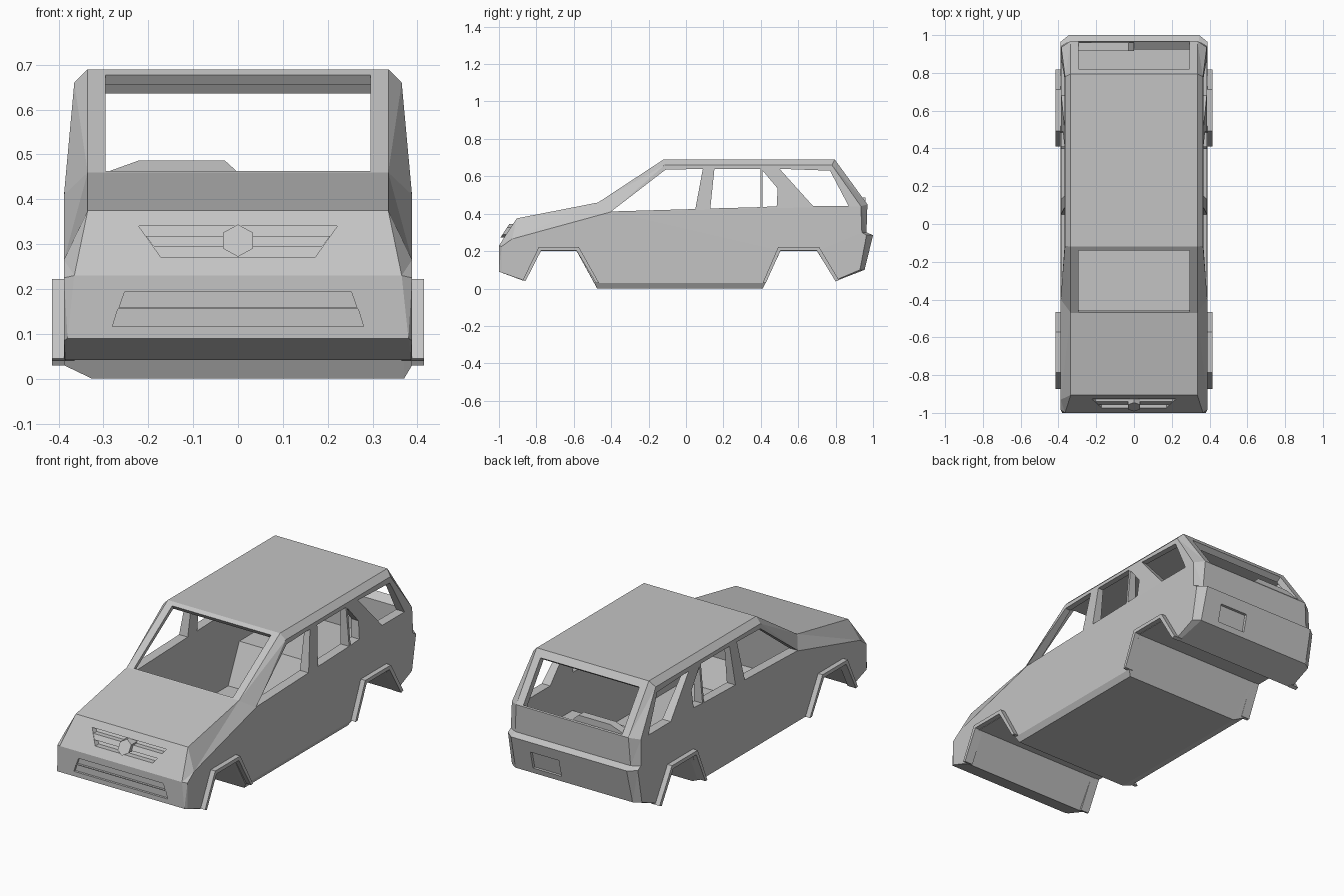
import bpy, bmesh, math
from mathutils import Vector

if "Cube" in bpy.data.objects:
    bpy.data.objects.remove(bpy.data.objects["Cube"])

grey = bpy.data.materials.new("body_grey")
grey.use_nodes = True
COLOUR = (0.55, 0.55, 0.55, 1)
grey.diffuse_color = COLOUR
grey.node_tree.nodes["Principled BSDF"].inputs["Base Color"].default_value = COLOUR


def finish(name, bm):
    """Triangulate, point all faces outwards and make the object."""
    bm.normal_update()
    bmesh.ops.triangulate(bm, faces=bm.faces[:])
    bm.normal_update()
    bmesh.ops.recalc_face_normals(bm, faces=bm.faces[:])
    if bm.calc_volume(signed=True) < 0:
        bmesh.ops.reverse_faces(bm, faces=bm.faces[:])
    mesh = bpy.data.meshes.new(name)
    bm.to_mesh(mesh)
    bm.free()
    mesh.materials.append(grey)
    obj = bpy.data.objects.new(name, mesh)
    bpy.context.collection.objects.link(obj)
    return obj


def prism(name, pts, lo, hi, place):
    """Extrude a 2D outline; place(u, v, depth) gives the 3D position."""
    bm = bmesh.new()
    a, b = ([bm.verts.new(place(u, v, d)) for u, v in pts] for d in (lo, hi))
    for i in range(len(pts)):
        j = (i + 1) % len(pts)
        bm.faces.new((a[i], a[j], b[j], b[i]))
    bm.faces.new(a[::-1])
    bm.faces.new(b)
    return finish(name, bm)


def across(u, v, d):          # side outline, extruded sideways
    return (d, u, v)


def nose(u, v, d):            # follows the sloped nose panel
    return (u, -1 + (v - 0.23) * 0.655 + d, v)


def bumper(u, v, d):          # upright front bumper face
    return (u, -1 + d, v)


def tail(u, v, d):            # leaning rear bumper face
    return (u, 1 + (v - 0.285) * 0.243 + d, v)


def cut(target, cutter):
    mod = target.modifiers.new("cut", "BOOLEAN")
    mod.operation = "DIFFERENCE"
    mod.solver = "EXACT"
    mod.object = cutter
    deps = bpy.context.evaluated_depsgraph_get()
    mesh = bpy.data.meshes.new_from_object(target.evaluated_get(deps))
    target.modifiers.clear()
    target.data = mesh
    bpy.data.objects.remove(cutter)


# Body outline: centre edge (y, z, half width) and matching side edge (y, z)
outline = [
    ((-0.47, 0.46, 0.335), (-0.40, 0.41)),
    ((-0.905, 0.375, 0.335), (-0.93, 0.265)),
    ((-1, 0.23, 0.365), (-0.985, 0.225)),
    ((-1, 0.09, 0.38), (-0.985, 0.085)),
    ((-0.87, 0.042, 0.385), (-0.87, 0.045)),
    ((-0.775, 0.2, 0.37), (-0.775, 0.2)),
    ((-0.585, 0.2, 0.37), (-0.585, 0.2)),
    ((-0.475, 0, 0.37), (-0.49, 0.03)),
    ((0.41, 0, 0.37), (0.425, 0.03)),
    ((0.505, 0.2, 0.37), (0.505, 0.2)),
    ((0.7, 0.2, 0.37), (0.7, 0.2)),
    ((0.8, 0.04, 0.37), (0.8, 0.045)),
    ((0.955, 0.1, 0.35), (0.93, 0.1)),
    ((1, 0.285, 0.345), (0.965, 0.285)),
    ((0.965, 0.3, 0.345), (0.94, 0.3)),
    ((0.97, 0.45, 0.335), (0.935, 0.44)),
    ((0.795, 0.69, 0.335), (0.78, 0.66)),
    ((-0.12, 0.69, 0.335), (-0.115, 0.66)),
]
bm = bmesh.new()
centre, side = {}, {}
for s in (1, -1):
    centre[s] = [bm.verts.new((s * (x if z > 0 or s > 0 else 0.325), y, z))
                 for (y, z, x), _ in outline]
    side[s] = [bm.verts.new((s * (0.388 - max(0, z - 0.41) * 0.092), y, z))
               for _, (y, z) in outline]
n = len(outline)
for i in range(n):
    j = (i + 1) % n
    bm.faces.new((centre[1][i], centre[1][j], centre[-1][j], centre[-1][i]))
    for s in (1, -1):
        bm.faces.new((centre[s][i], centre[s][j], side[s][j], side[s][i])[::-s])
for s in (1, -1):
    bm.faces.new(side[s][:n - 2][::-s])                    # lower side
    bm.faces.new(([side[s][0]] + side[s][n - 3:])[::-s])   # glasshouse side
body = finish("body_shell", bm)

# Hollow cabin
cabin = [(-0.5, 0.42), (-0.135, 0.655), (0.78, 0.655), (0.925, 0.45),
         (0.925, 0.235), (0.49, 0.235), (0.395, 0.03), (-0.455, 0.03), (-0.53, 0.17)]
cut(body, prism("cabin_cutter", cabin, -0.335, 0.335, across))

# Side windows, through both walls
side_windows = [
    [(-0.4, 0.412), (-0.11, 0.635), (0.09, 0.64), (0.05, 0.425)],
    [(0.152, 0.64), (0.397, 0.64), (0.397, 0.435), (0.13, 0.428)],
    [(0.41, 0.63), (0.49, 0.535), (0.485, 0.44), (0.41, 0.436)],
    [(0.5, 0.64), (0.77, 0.63), (0.87, 0.44), (0.68, 0.44)],
]
for pts in side_windows:
    cut(body, prism("window_cutter", pts, -0.5, 0.5, across))

# Windscreen and tailgate window, cut square to the glass
for lo, hi in (((-0.465, 0.463), (-0.14, 0.677)), ((0.82, 0.656), (0.966, 0.456))):
    a, b = Vector(lo), Vector(hi)
    d = (b - a).normalized()
    out = Vector((-d.y, d.x)) * 0.08
    cut(body, prism("screen_cutter", [a + out, b + out, b - out, a - out],
                    -0.295, 0.295, across))


def trapezoid(top, bottom, z_top, z_bottom):
    return [(-top, z_top), (top, z_top), (bottom, z_bottom), (-bottom, z_bottom)]


# Grille recess, bumper slots and plate recess
cut(body, prism("grille_cutter", trapezoid(0.222, 0.172, 0.341, 0.271), -0.1, 0.03, nose))
cut(body, prism("slot_cutter", trapezoid(0.253, 0.265, 0.193, 0.159), -0.1, 0.012, bumper))
cut(body, prism("slot_cutter", trapezoid(0.268, 0.28, 0.155, 0.116), -0.1, 0.012, bumper))
plate = [(0.07, 0.13), (0.24, 0.13), (0.24, 0.225), (0.07, 0.225)]
cut(body, prism("plate_cutter", plate, -0.015, 0.1, tail))

# Grille bar and plain hexagonal boss
prism("grille_bar", trapezoid(0.205, 0.188, 0.318, 0.294), 0.002, 0.035, nose)
hexagon = [(0.038 * math.sin(k * math.pi / 3), 0.308 + 0.036 * math.cos(k * math.pi / 3))
           for k in range(6)]
prism("grille_boss", hexagon, -0.02, 0.035, nose)

# Raised trim on the tailgate sill
trim = [(-0.295, 0.44), (-0.295, 0.46), (-0.22, 0.487), (-0.03, 0.487), (0, 0.46), (0, 0.44)]
prism("tailgate_sill_trim", trim, 0.915, 0.96, lambda u, v, d: (u, d, v))

# Wheel arch flares
arches = {
    "front": [(-0.873, 0.045), (-0.787, 0.222), (-0.573, 0.222), (-0.465, 0.03),
              (-0.482, 0.03), (-0.585, 0.202), (-0.775, 0.202), (-0.858, 0.04)],
    "rear": [(0.41, 0.03), (0.493, 0.222), (0.712, 0.222), (0.818, 0.045),
             (0.8, 0.038), (0.7, 0.202), (0.505, 0.202), (0.427, 0.03)],
}
for end, pts in arches.items():
    for label, s in (("left", 1), ("right", -1)):
        prism(f"{end}_{label}_arch_flare", pts, s * 0.365, s * 0.415, across)
